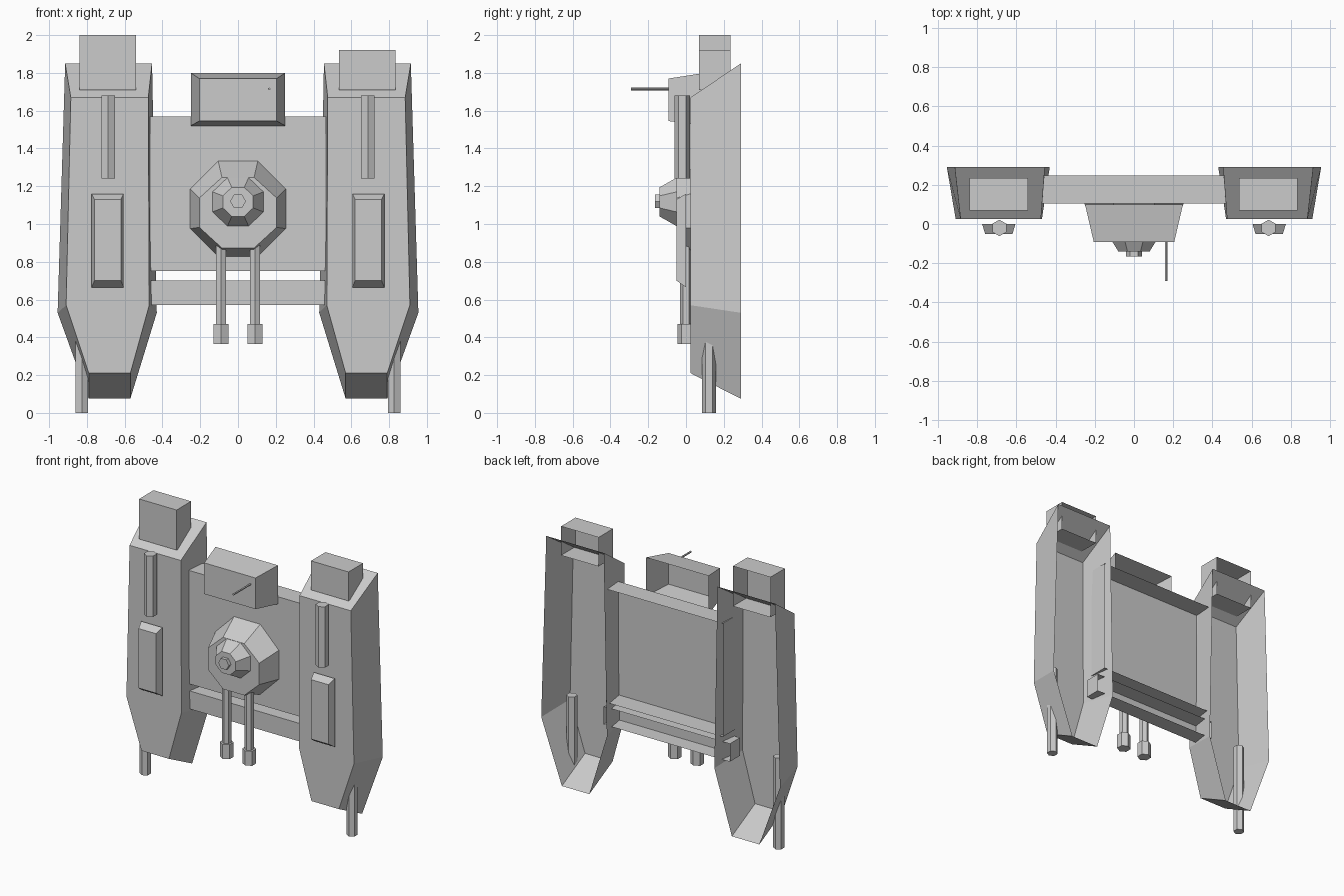
import bpy, bmesh, math

if "Cube" in bpy.data.objects:
    bpy.data.objects.remove(bpy.data.objects["Cube"])


def loft(name, rings, close_back=False):
    """Skin rings of (y, [(x, z), ...]) from front to back; the front is capped."""
    bm = bmesh.new()
    loops = [[bm.verts.new((x, y, z)) for x, z in pts] for y, pts in rings]
    for a, b in zip(loops, loops[1:]):
        n = len(a)
        for i in range(n):
            j = (i + 1) % n
            bm.faces.new((a[i], a[j], b[j], b[i]))
    bm.faces.new(loops[0])
    if close_back:
        bm.faces.new(loops[-1])
    bmesh.ops.recalc_face_normals(bm, faces=bm.faces)
    me = bpy.data.meshes.new(name)
    bm.to_mesh(me)
    bm.free()
    ob = bpy.data.objects.new(name, me)
    bpy.context.collection.objects.link(ob)
    return ob


def rect(x0, x1, z0, z1):
    return [(x0, z0), (x1, z0), (x1, z1), (x0, z1)]


def shell(name, x0, x1, y0, y1, z0, z1):
    """Box that is open at the back."""
    r = rect(x0, x1, z0, z1)
    return loft(name, [(y0, r), (y1, r)])


def polygon(n, hx, hz, zc, flat=True):
    """Regular polygon; hx and hz are the half sizes across the flats."""
    k = 1 / math.cos(math.pi / n) if flat else 1
    off = math.pi / n if flat else 0
    return [(hx * k * math.cos(off + i * math.tau / n),
             zc + hz * k * math.sin(off + i * math.tau / n)) for i in range(n)]


def hex_post(name, x, y, z0, z1, r):
    """Upright hexagonal bar with a corner facing front."""
    bpy.ops.mesh.primitive_cylinder_add(vertices=6, radius=r, depth=z1 - z0,
                                        location=(x, y, (z0 + z1) / 2))
    bpy.context.object.name = name


for side, s in (("left", -1), ("right", 1)):
    def flip(pts):
        return [(s * x, z) for x, z in pts]

    # Tapered side hull, open at the back
    front = [(.475, 1.67), (.885, 1.67), (.91, .57), (.79, .21), (.57, .21), (.47, .57)]
    back = [(.455, 1.85), (.915, 1.85), (.955, .53), (.79, .075), (.57, .075), (.43, .53)]
    loft(side + "_hull", [(.025, flip(front)), (.29, flip(back))])

    # Raised panel, standing just off the hull
    loft(side + "_panel", [(-.05, flip(rect(.62, .76, .70, 1.13))),
                           (0, flip(rect(.605, .775, .665, 1.16)))])

    # Rod on the hull front, leg below, gun barrel with muzzle
    hex_post(side + "_rod", s * .687, -.02, 1.24, 1.68, .042)
    hex_post(side + "_leg", s * .827, .122, 0, .66, .037)
    hex_post(side + "_barrel", s * .09, 0, .42, .95, .031)
    hex_post(side + "_muzzle", s * .09, 0, .365, .47, .046)

# Stacks on top of the hulls, the left one taller
shell("left_stack", -.84, -.54, .07, .235, 1.71, 2.0)
shell("right_stack", .535, .835, .07, .235, 1.71, 1.92)

# Centre slab and lower cross beam
shell("centre_slab", -.467, .467, .105, .247, .75, 1.57)
shell("cross_beam", -.505, .505, .105, .22, .57, .70)

# Tapered cabin over the slab, with an antenna
loft("cabin", [(-.093, rect(-.205, .205, 1.545, 1.77)),
               (.10, rect(-.25, .25, 1.52, 1.80))])
loft("antenna", [(-.29, polygon(6, .006, .006, 1.715)),
                 (-.08, polygon(6, .006, .006, 1.715))], close_back=True)
bpy.data.objects["antenna"].location.x = .165

# Gun turret: octagonal base, dome and hexagonal nub
loft("turret_base", [(-.05, polygon(8, .205, .187, 1.06)),
                     (.105, polygon(8, .253, .253, 1.08))])
loft("turret_dome", [(-.14, polygon(8, .08, .077, 1.117)),
                     (-.05, polygon(8, .135, .128, 1.117))])
loft("turret_nub", [(-.165, polygon(6, .042, .042, 1.12, flat=False)),
                    (-.135, polygon(6, .042, .042, 1.12, flat=False))])
